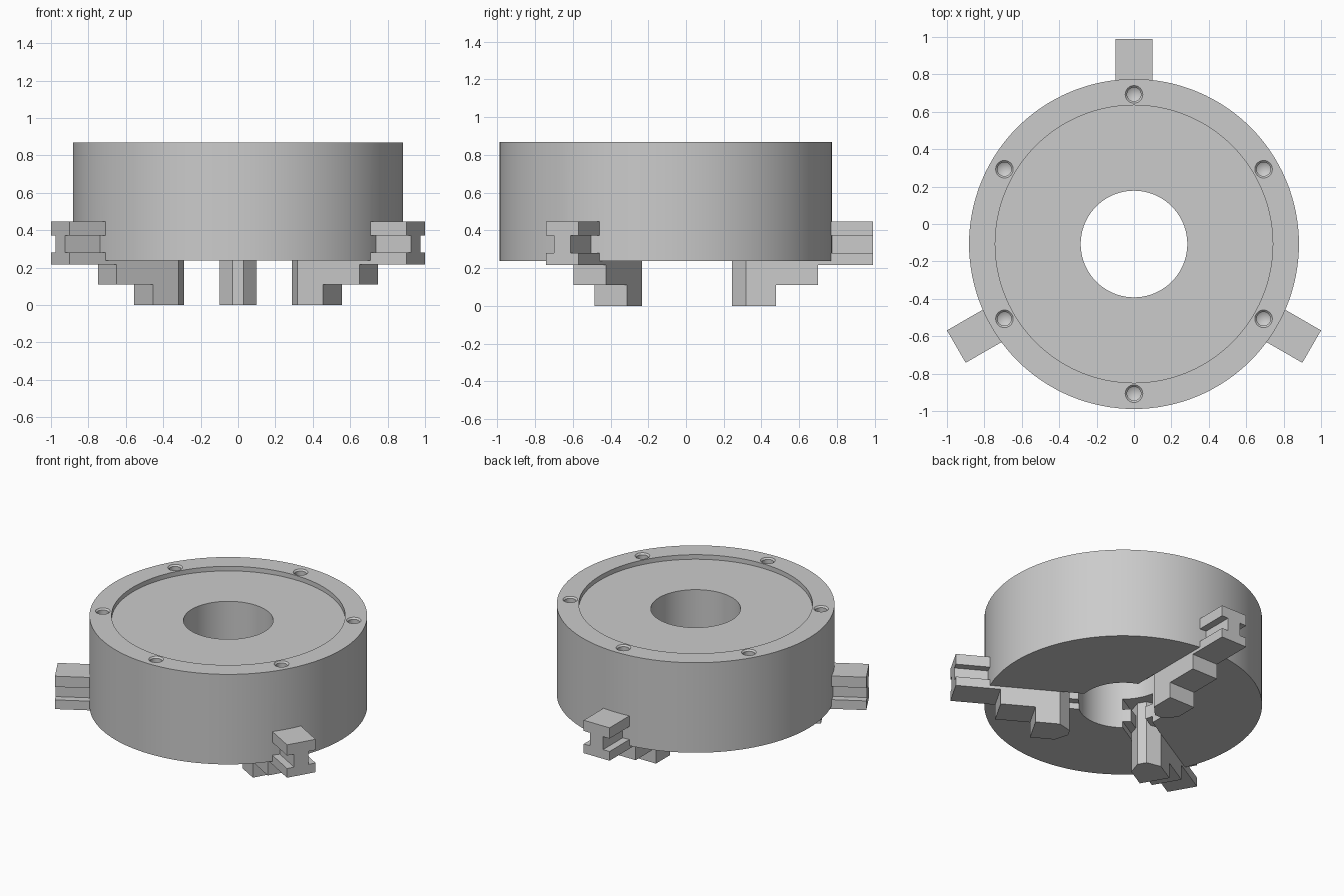
import bpy, bmesh, math
from mathutils import Matrix, Vector

if "Cube" in bpy.data.objects:
    bpy.data.objects.remove(bpy.data.objects["Cube"])

CENTRE = Vector((0, -0.107, 0))
R_BODY, R_BORE, R_RECESS = 0.882, 0.285, 0.742
Z_BOT, Z_TOP, RECESS = 0.238, 0.869, 0.032
R_JAW, HALF_W, WEB = 1.097, 0.1, 0.05
Z_JAW, G_LOW, G_HIGH = 0.447, 0.281, 0.372


def finish(bm, name):
    bmesh.ops.recalc_face_normals(bm, faces=bm.faces)
    me = bpy.data.meshes.new(name)
    bm.to_mesh(me)
    bm.free()
    ob = bpy.data.objects.new(name, me)
    bpy.context.collection.objects.link(ob)
    return ob


def prism(name, pts, vec):
    """Extrude a closed 3D outline along vec."""
    bm = bmesh.new()
    face = bm.faces.new([bm.verts.new(p) for p in pts])
    ext = bmesh.ops.extrude_face_region(bm, geom=[face], use_keep_orig=True)
    moved = [g for g in ext["geom"] if isinstance(g, bmesh.types.BMVert)]
    bmesh.ops.translate(bm, verts=moved, vec=vec)
    return finish(bm, name)


def lathe(name, profile, n, closed=True):
    """Revolve an (r, z) profile about z; open profiles get their poles merged."""
    bm = bmesh.new()
    rings = []
    for i in range(n):
        a = 2 * math.pi * i / n
        rings.append([bm.verts.new((r * math.cos(a), r * math.sin(a), z)) for r, z in profile])
    m = len(profile)
    for i in range(n):
        a, b = rings[i], rings[(i + 1) % n]
        for j in range(m if closed else m - 1):
            k = (j + 1) % m
            bm.faces.new((a[j], b[j], b[k], a[k]))
    bmesh.ops.remove_doubles(bm, verts=bm.verts, dist=1e-5)
    return finish(bm, name)


def boolean(ob, cutter, op="DIFFERENCE"):
    mod = ob.modifiers.new("cut", "BOOLEAN")
    mod.operation, mod.solver, mod.object = op, "EXACT", cutter
    bpy.context.view_layer.objects.active = ob
    bpy.ops.object.modifier_apply(modifier=mod.name)
    bpy.data.objects.remove(cutter)


def turn(ob, angle):
    ob.data.transform(Matrix.Rotation(angle, 4, "Z"))
    return ob


# Round body with centre bore and shallow recess in the back plate
body = lathe("chuck_body", [(R_BORE, Z_BOT), (R_BODY, Z_BOT), (R_BODY, Z_TOP), (R_RECESS, Z_TOP),
                            (R_RECESS, Z_TOP - RECESS), (R_BORE, Z_TOP - RECESS)], 128)

# Radial guide slots with tongues that fit the jaw grooves
half = [(HALF_W, 0.1), (HALF_W, G_LOW), (WEB, G_LOW), (WEB, G_HIGH), (HALF_W, G_HIGH), (HALF_W, Z_JAW)]
section = half + [(-t, z) for t, z in reversed(half)]
jaw_angles = [math.radians(a) for a in (90, 210, 330)]
for a in jaw_angles:
    slot = prism("slot_cutter", [(0.2, t, z) for t, z in section], (1.0, 0, 0))
    boolean(body, turn(slot, a))

# Six countersunk bolt holes
for i in range(6):
    hole = lathe("hole_cutter", [(0, Z_TOP + 0.02), (0.047, Z_TOP + 0.02), (0.047, Z_TOP), (0.037, Z_TOP - 0.01),
                                 (0.037, Z_TOP - 0.15), (0, Z_TOP - 0.172)], 32, closed=False)
    a = math.radians(30 + 60 * i)
    hole.data.transform(Matrix.Translation((0.8 * math.cos(a), 0.8 * math.sin(a), 0)))
    boolean(body, hole)

# Stepped jaws: side profile, wedge-shaped tip, grooved flanks
parts = [body]
steps = [(0.35, 0), (0.583, 0), (0.583, 0.11), (0.808, 0.11), (0.808, 0.2165),
         (R_JAW, 0.2165), (R_JAW, Z_JAW), (0.35, Z_JAW)]
plan = [(0.35, -0.03), (0.425, -HALF_W), (1.2, -HALF_W), (1.2, HALF_W), (0.425, HALF_W), (0.35, 0.03)]
for n, a in enumerate(jaw_angles):
    jaw = prism(f"jaw_{n + 1}", [(r, -0.15, z) for r, z in steps], (0, 0.3, 0))
    boolean(jaw, prism("tip_cutter", [(r, t, -0.1) for r, t in plan], (0, 0, 0.8)), "INTERSECT")
    for s in (-1, 1):
        rect = [(0.2, s * WEB, G_LOW), (0.2, s * 0.2, G_LOW), (0.2, s * 0.2, G_HIGH), (0.2, s * WEB, G_HIGH)]
        boolean(jaw, prism("groove_cutter", rect, (1.1, 0, 0)))
    parts.append(turn(jaw, a))

# Place everything and smooth the round surfaces
for ob in parts:
    ob.data.transform(Matrix.Translation(CENTRE))
bpy.ops.object.select_all(action="DESELECT")
body.select_set(True)
bpy.context.view_layer.objects.active = body
bpy.ops.object.shade_smooth_by_angle(angle=math.radians(30))
